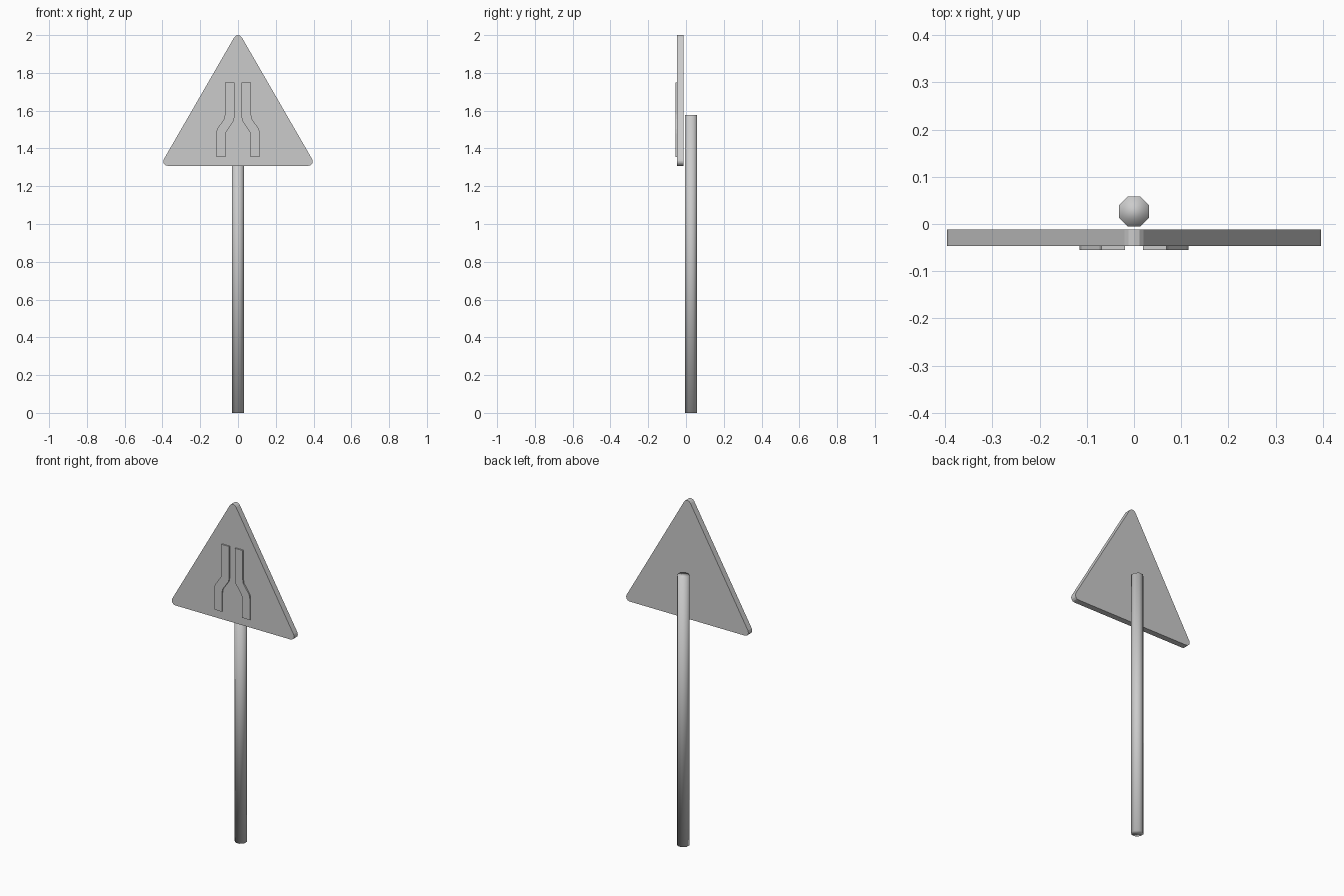
import bpy, bmesh
from math import radians, cos, sin, pi

cube = bpy.data.objects.get("Cube")
if cube:
    bpy.data.objects.remove(cube, do_unlink=True)

grey = bpy.data.materials.new("plain_grey")
grey.use_nodes = True
grey.diffuse_color = (0.6, 0.6, 0.6, 1)
grey.node_tree.nodes["Principled BSDF"].inputs["Base Color"].default_value = (0.6, 0.6, 0.6, 1)


def prism(name, outline, direction, depth, smooth=False):
    """Extrude a closed outline of 3D points along a direction."""
    bm = bmesh.new()
    face = bm.faces.new([bm.verts.new(p) for p in outline])
    moved = bmesh.ops.extrude_face_region(bm, geom=[face])["geom"]
    verts = [g for g in moved if isinstance(g, bmesh.types.BMVert)]
    bmesh.ops.translate(bm, verts=verts, vec=[d * depth for d in direction])
    bmesh.ops.recalc_face_normals(bm, faces=bm.faces)
    for f in bm.faces:
        f.smooth = smooth
    mesh = bpy.data.meshes.new(name)
    bm.to_mesh(mesh)
    bm.free()
    mesh.materials.append(grey)
    obj = bpy.data.objects.new(name, mesh)
    bpy.context.collection.objects.link(obj)
    return obj


# Octagonal pole, smooth all over including the caps
radius = 0.0315 / cos(pi / 8)
ring = [(radius * cos((i + 0.5) * pi / 4), 0.0265 + radius * sin((i + 0.5) * pi / 4), 0)
        for i in range(8)]
prism("pole", ring, (0, 0, 1), 1.578, smooth=True)

# Triangular sign plate with rounded corners
r, half, low, high = 0.023, 0.373, 1.331, 1.977
corners = [(half, low, -90), (0, high, 30), (-half, low, 150)]
steps = 4
outline = []
for cx, cz, start in corners:
    for i in range(steps + 1):
        a = radians(start + 120 * i / steps)
        outline.append((cx + r * cos(a), -0.047, cz + r * sin(a)))
prism("sign_plate", outline, (0, 1, 0), 0.035)

# Pair of raised bars that narrow towards the top
bar = [(0.019, 1.75), (0.069, 1.75), (0.069, 1.58), (0.073, 1.557), (0.111, 1.502),
       (0.115, 1.48), (0.115, 1.356), (0.066, 1.356), (0.066, 1.465), (0.062, 1.488),
       (0.024, 1.543), (0.019, 1.565)]
for side, label in ((1, "left"), (-1, "right")):
    prism("lane_bar_" + label, [(side * x, -0.047, z) for x, z in bar], (0, -1, 0), 0.008)
